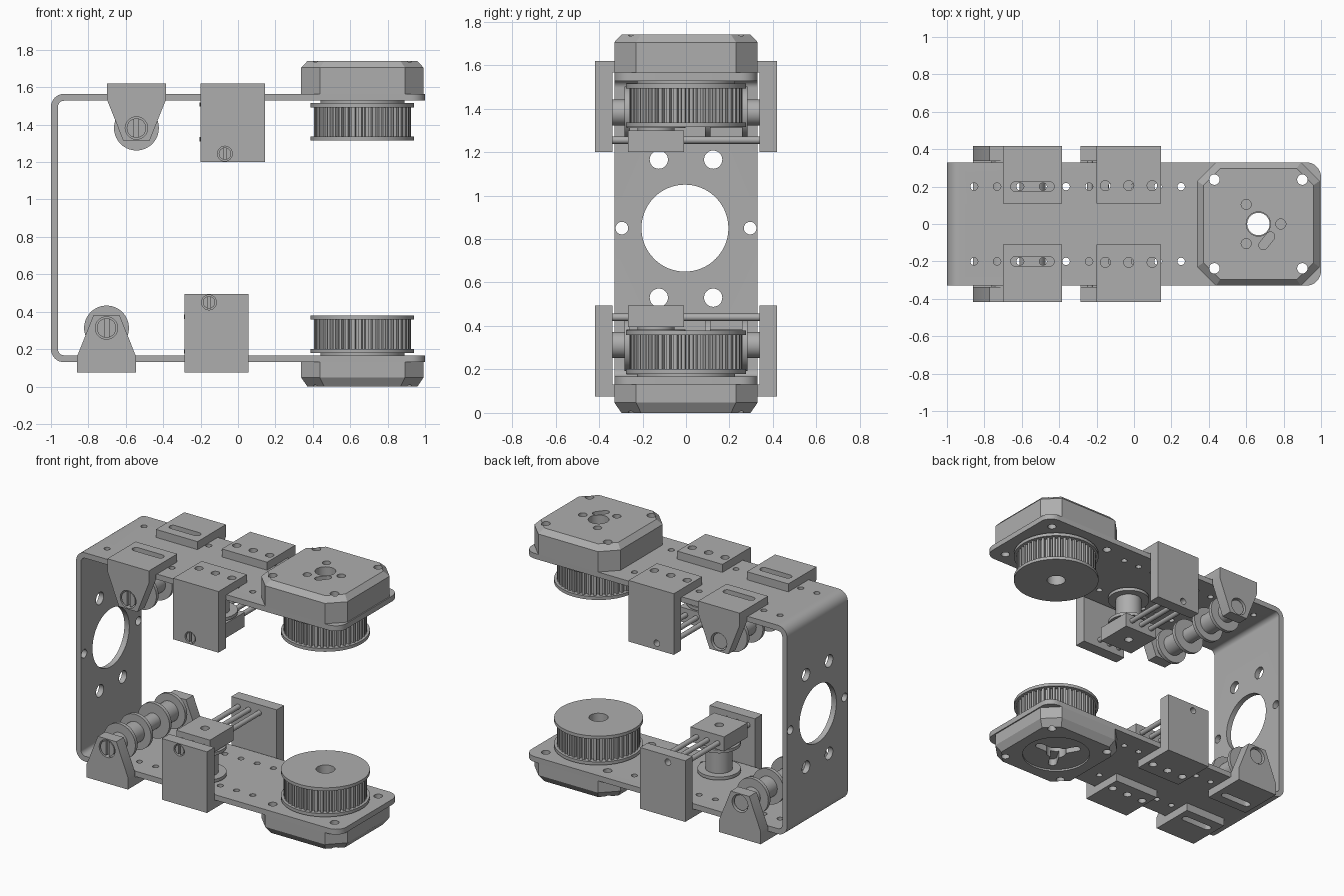
import bpy, bmesh, math

if "Cube" in bpy.data.objects:
    bpy.data.objects.remove(bpy.data.objects["Cube"])

grey = bpy.data.materials.new("plain_grey")
grey.diffuse_color = (0.42, 0.42, 0.42, 1)
grey.use_nodes = True
grey.node_tree.nodes["Principled BSDF"].inputs["Base Color"].default_value = grey.diffuse_color


def circ(u, v, r, n=32):
    return [(u + r * math.cos(2 * math.pi * i / n), v + r * math.sin(2 * math.pi * i / n)) for i in range(n)]


def rect(u0, u1, v0, v1):
    return [(u0, v0), (u1, v0), (u1, v1), (u0, v1)]


def arc(u, v, r, a0, a1, n=8):
    angs = [math.radians(a0 + (a1 - a0) * i / n) for i in range(n + 1)]
    return [(u + r * math.cos(a), v + r * math.sin(a)) for a in angs]


def slot(u, v, half, r, turn=0):
    pts = arc(half, 0, r, -90, 90) + arc(-half, 0, r, 90, 270)
    c, s = math.cos(turn), math.sin(turn)
    return [(u + a * c - b * s, v + a * s + b * c) for a, b in pts]


def loft(rings, axis):
    """Mesh through closed outlines; each ring is (points, height along axis)."""
    place = {"x": lambda u, v, h: (h, u, v), "y": lambda u, v, h: (u, h, v), "z": lambda u, v, h: (u, v, h)}[axis]
    bm = bmesh.new()
    rows = [[bm.verts.new(place(u, v, h)) for u, v in pts] for pts, h in rings]
    n = len(rows[0])
    for a, b in zip(rows, rows[1:]):
        for i in range(n):
            bm.faces.new((a[i], a[(i + 1) % n], b[(i + 1) % n], b[i]))
    bm.faces.new(rows[0])
    bm.faces.new(rows[-1])
    bmesh.ops.recalc_face_normals(bm, faces=bm.faces)
    me = bpy.data.meshes.new("part")
    bm.to_mesh(me)
    bm.free()
    return me


def solid(name, rings, axis="z", cuts=()):
    """Lofted part with a list of (outline, low, high, axis) cut-outs."""
    ob = bpy.data.objects.new(name, loft(rings, axis))
    bpy.context.collection.objects.link(ob)
    for pts, lo, hi, ax in cuts:
        tool = bpy.data.objects.new("cutter", loft([(pts, lo), (pts, hi)], ax))
        tool.hide_render = True
        bpy.context.collection.objects.link(tool)
        mod = ob.modifiers.new("cut", "BOOLEAN")
        mod.operation, mod.solver, mod.object = "DIFFERENCE", "EXACT", tool
        deps = bpy.context.evaluated_depsgraph_get()
        me = bpy.data.meshes.new_from_object(ob.evaluated_get(deps))
        ob.modifiers.clear()
        ob.data = me
        bpy.data.objects.remove(tool)
    ob.data.materials.clear()
    ob.data.materials.append(grey)
    bpy.ops.object.select_all(action="DESELECT")
    ob.select_set(True)
    bpy.context.view_layer.objects.active = ob
    bpy.ops.object.shade_smooth_by_angle(angle=math.radians(25))
    return ob


def prism(name, pts, lo, hi, axis="z", cuts=()):
    return solid(name, [(pts, lo), (pts, hi)], axis, cuts)


MX = 0.665                       # motor axis
TOP, BOT, T = 1.565, 0.13, 0.037  # outer faces of the arms, sheet thickness
corner_holes = [(x, y) for x in (0.43, 0.9) for y in (-0.237, 0.237)]

# Bent sheet frame
profile = ([(1, TOP)] + arc(-0.93, TOP - 0.07, 0.07, 90, 180) + arc(-0.93, BOT + 0.07, 0.07, 180, 270)
           + [(1, BOT), (1, BOT + T)] + arc(-0.93, BOT + 0.07, 0.033, 270, 180)
           + arc(-0.93, TOP - 0.07, 0.033, 180, 90) + [(1, TOP - T)])
cuts = [(circ(-0.005, 0.85, 0.2, 64), -1.1, -0.9, "x")]
for s in (-1, 1):
    cuts += [(circ(s * 0.125, z, 0.042), -1.1, -0.9, "x") for z in (0.53, 1.165)]
    cuts.append((circ(s * 0.295, 0.85, 0.029), -1.1, -0.9, "x"))
    cuts += [(circ(-0.855 + 0.123 * k, s * 0.2, 0.02, 20), -0.1, 2, "z") for k in range(10)]
    edge = [(a, s * b) for a, b in arc(0.92, 0.25, 0.08, 90, 0)]
    cuts.append((edge + [(1.02, s * 0.25), (1.02, s * 0.35), (0.92, s * 0.35)], -0.1, 2, "z"))
cuts += [(circ(x, y, 0.028, 20), -0.1, 2, "z") for x, y in corner_holes]
cuts.append((circ(MX, 0, 0.065), -0.1, 2, "z"))
prism("bent_frame", profile, -0.33, 0.33, "y", cuts)


def motor(tag, Z, depth, bevel, cuts):
    h, w, c = 0.327, 0.33, 0.1
    octo = [(-h, -w + c), (-h + c, -w), (h - c, -w), (h, -w + c), (h, w - c), (h - c, w), (-h + c, w), (-h, w - c)]
    ring = lambda k: [(MX + a * k, b * k) for a, b in octo]
    cuts = cuts + [(circ(x, y, 0.028, 20), -0.1, 2, "z") for x, y in corner_holes]
    solid(tag + "_motor", [(ring(1), Z(0)), (ring(1), Z(bevel - depth)), (ring(0.9), Z(-depth))], "z", cuts)


def drive_pulley(tag, Z):
    bore = [(circ(MX, 0, 0.06), -0.1, 2, "z")]
    for nm, r, a, b in (("hub", 0.225, T, 0.05), ("inner_flange", 0.277, 0.05, 0.072), ("outer_flange", 0.277, 0.228, 0.25)):
        prism(f"{tag}_pulley_{nm}", circ(MX, 0, r, 64), Z(a), Z(b), "z", bore)
    teeth = []
    for i in range(44):
        for f, r in ((0, 0.238), (0.35, 0.238), (0.45, 0.26), (0.9, 0.26)):
            a = 2 * math.pi * (i + f) / 44
            teeth.append((MX + r * math.cos(a), r * math.sin(a)))
    prism(tag + "_pulley_teeth", teeth, Z(0.072), Z(0.228), "z", bore)


def angle_profile(s, Z, reach):
    """L section: foot against the arm, cheek beside it."""
    return [(s * 0.11, Z(-0.055)), (s * 0.418, Z(-0.055)), (s * 0.418, Z(reach)),
            (s * 0.338, Z(reach)), (s * 0.338, Z(0)), (s * 0.11, Z(0))]


def idler(tag, Z, cx):
    za = Z(0.183)
    for s, side in ((-1, "front"), (1, "back")):
        cuts = [(slot(cx, s * 0.2, 0.092, 0.025), -0.1, 2, "z"), (circ(cx, za, 0.06), s * 0.3, s * 0.5, "y")]
        for e in (-1, 1):  # tapered cheek
            cuts.append(([(cx + e * 0.158, Z(0.03)), (cx + e * 0.0665, Z(0.26)), (cx + e * 0.2, Z(0.26)),
                          (cx + e * 0.2, Z(0.03))], s * 0.3, s * 0.5, "y"))
        prism(f"{tag}_idler_bracket_{side}", angle_profile(s, Z, 0.25), cx - 0.158, cx + 0.158, "x", cuts)
    groove = [(rect(cx - 0.012, cx + 0.012, za - 0.07, za + 0.07), -0.5, -0.39, "y")]
    prism(tag + "_idler_axle", circ(cx, za, 0.052), -0.415, 0.405, "y", groove)
    for s in (-1, 1):
        for i, y in enumerate((0.1, 0.27)):
            prism(f"{tag}_idler_flange", circ(cx, za, 0.12, 40), s * y - 0.012, s * y + 0.012, "y")
        prism(tag + "_idler_roller", circ(cx, za, 0.07), s * 0.1, s * 0.27, "y")
        prism(tag + "_idler_spacer", circ(cx, za, 0.06), s * 0.28, s * 0.338, "y")


def tensioner(tag, Z, cx, sx):
    zs, by = Z(0.32), -0.138
    for s, side in ((-1, "front"), (1, "back")):
        cuts = [(circ(cx + k * 0.125, s * 0.205, 0.027, 20), Z(-0.1), Z(0.02), "z") for k in (-1, 0, 1)]
        cuts.append((circ(sx, zs, 0.04 if s < 0 else 0.022, 24), s * 0.36, s * 0.5, "y"))
        prism(f"{tag}_tensioner_bracket_{side}", angle_profile(s, Z, 0.365), cx - 0.172, cx + 0.172, "x", cuts)
    # Adjusting screw and guide rods
    groove = [(rect(sx - 0.008, sx + 0.008, zs - 0.05, zs + 0.05), -0.5, -0.395, "y")]
    prism(tag + "_screw_head", circ(sx, zs, 0.033, 24), -0.414, -0.36, "y", groove)
    for dx in (-0.08, 0, 0.08):
        prism(tag + "_guide_rod", circ(sx + dx, Z(0.31), 0.017, 16), -0.34, 0.34, "y")
    # Sliding block carrying an upright roller
    prism(tag + "_slider_block", rect(sx - 0.128, sx + 0.128, by - 0.128, by + 0.128), Z(0.265), Z(0.365), "z",
          [(circ(sx, by, 0.028, 20), Z(0.3), Z(0.4), "z")])
    prism(tag + "_slider_roller", circ(sx, by, 0.085), Z(T + 0.02), Z(0.265))
    for d in (T + 0.01, 0.232):
        prism(tag + "_slider_roller_flange", circ(sx, by, 0.135, 40), Z(d), Z(d + 0.022))


up = lambda d: TOP - d
low = lambda d: BOT + d

# Upper motor with bolt holes, lower motor with recessed three-armed vent
bolts = [(circ(MX, 0, 0.065), 1, 2, "z"), (slot(0.71, -0.09, 0.03, 0.024, 0.9), 1.69, 2, "z")]
bolts += [(circ(x, y, 0.027, 20), 1.65, 2, "z") for x, y in ((0.6, 0.105), (0.785, 0), (0.6, -0.105))]
vent = [(circ(MX, 0, 0.22, 48), -0.1, 0.012, "z"), (circ(MX, 0, 0.065), -0.1, 1, "z")]
for k in range(3):
    a = 2 * math.pi * k / 3
    vent.append((slot(MX + 0.08 * math.cos(a), 0.08 * math.sin(a), 0.06, 0.028, a), -0.1, 0.06, "z"))
motor("upper", up, 0.175, 0.035, bolts)
motor("lower", low, 0.13, 0.048, vent)

for tag, Z, ix, tx, sx in (("upper", up, -0.543, -0.028, -0.07), ("lower", low, -0.703, -0.115, -0.155)):
    drive_pulley(tag, Z)
    idler(tag, Z, ix)
    tensioner(tag, Z, tx, sx)
